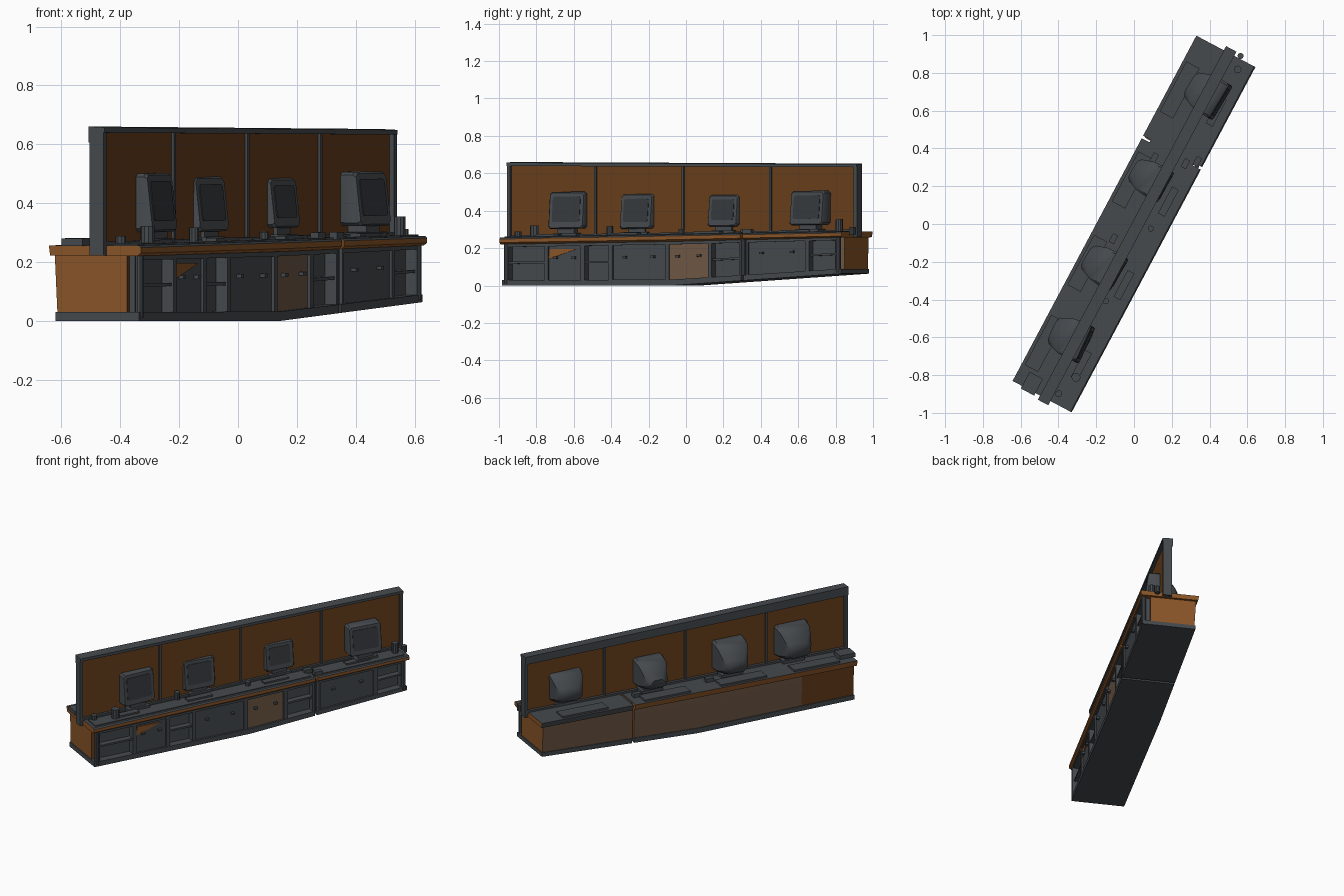
import bpy, bmesh
from math import cos, sin, pi, radians
from mathutils import Vector

cube = bpy.data.objects.get("Cube")
if cube:
    bpy.data.objects.remove(cube)


def material(name, r, g, b):
    m = bpy.data.materials.new(name)
    m.use_nodes = True
    m.diffuse_color = (r, g, b, 1)
    m.node_tree.nodes["Principled BSDF"].inputs["Base Color"].default_value = (r, g, b, 1)
    return m


GREY = material("slate grey", .06, .068, .076)
DARK = material("charcoal", .035, .04, .046)
ORANGE = material("orange trim", .26, .092, .022)
PANEL = material("burnt orange panel", .14, .049, .011)
BROWN = material("dull brown", .16, .098, .06)

# The counter runs diagonally: u along its length, v towards its working side
ALONG = Vector((.47, .883, 0))
ACROSS = Vector((.883, -.47, 0))
DESK, TOP = .265, .653


def place(u, v, z):
    """Local to world, with the floor rising past the middle and the top sagging."""
    low, mid, high = .062 * max(u, 0), .016 * u - .003, -.004 * u
    if z < DESK:
        lift = low + (mid - low) * z / DESK
    else:
        lift = mid + (high - mid) * (z - DESK) / (TOP - DESK)
    return ALONG * u + ACROSS * v + Vector((0, 0, z + lift))


def skin(name, rings, mats, rule=None, smooth=False):
    """Closed surface through equal rings of local points."""
    bm = bmesh.new()
    loops = [[bm.verts.new(place(*p)) for p in ring] for ring in rings]
    n = len(loops[0])
    for a, b in zip(loops, loops[1:]):
        for i in range(n):
            j = (i + 1) % n
            bm.faces.new((a[i], a[j], b[j], b[i]))
    bm.faces.new(loops[0])
    bm.faces.new(loops[-1])
    bmesh.ops.recalc_face_normals(bm, faces=bm.faces)
    if rule:
        for f in bm.faces:
            f.material_index = rule(f.normal)
    me = bpy.data.meshes.new(name)
    bm.to_mesh(me)
    bm.free()
    for m in mats:
        me.materials.append(m)
    ob = bpy.data.objects.new(name, me)
    bpy.context.collection.objects.link(ob)
    if smooth:
        bpy.ops.object.select_all(action='DESELECT')
        ob.select_set(True)
        bpy.context.view_layer.objects.active = ob
        bpy.ops.object.shade_smooth_by_angle(angle=radians(35))
    return ob


def loft(name, u0, u1, profile, mats, rule=None):
    """Sweep a (v, z) profile along the counter, bending at the middle."""
    stations = [u0] + ([0] if u0 < 0 < u1 else []) + [u1]
    return skin(name, [[(u, v, z) for v, z in profile] for u in stations], mats, rule)


def box(name, u0, u1, v0, v1, z0, z1, mat):
    return loft(name, u0, u1, [(v0, z0), (v1, z0), (v1, z1), (v0, z1)], [mat])


def cup(name, u, v, z0, z1, r):
    rings = [[(u + r * cos(a * pi / 5), v + r * sin(a * pi / 5), z) for a in range(10)]
             for z in (z0, z1)]
    skin(name, rings, [GREY], smooth=True)


# Rear body: coloured back, orange ends, dark underside
def body_rule(n):
    if n.z < -.5:
        return 2
    return 1 if abs(n.dot(ALONG)) > .7 else 0


BODY = [(-.152, .03), (.115, .03), (.115, .245), (-.162, .245), (-.16, .2)]
loft("corner_body", -1.02, -.68, BODY, [PANEL, ORANGE, GREY], body_rule)
loft("main_body", -.68, .42, BODY, [BROWN, ORANGE, GREY], body_rule)
loft("end_body", .43, 1.02, BODY, [BROWN, ORANGE, GREY], body_rule)
box("joint_filler", .41, .445, -.13, .13, .03, .268, GREY)


# Plinth and worktops
def top_rule(n):
    return 0 if n.z > .5 else 1


def end_top_rule(n):
    return 0 if n.z > .5 or n.dot(ACROSS) < -.5 else 1


SLAB = [(-.172, .24), (.165, .238), (.177, .248), (.177, .268), (.170, .275), (-.177, .275)]
for name, u0, u1, rule in (("main", -1.035, .42, top_rule), ("end", .435, 1.035, end_top_rule)):
    box(name + "_plinth", max(u0, -1.025), min(u1, 1.025), -.157, .165, .0, .032, GREY)
    loft(name + "_worktop", u0, u1, SLAB, [GREY, ORANGE], rule)
    box(name + "_front_ledge", u0 + .02, u1 - .02, .06, .155, .274, .28, GREY)

# Cabinet fronts: (start, end, kind)
CELLS = [(-1, -.76, "shelf"), (-.76, -.54, "door"), (-.54, -.37, "shelf"), (-.37, -.03, "door"),
         (-.03, .23, "brown"), (.23, .42, "shelf"), (.45, .82, "door"), (.82, 1, "shelf")]
for i, (a, b, kind) in enumerate(CELLS):
    tag = f"cabinet_{i + 1}"
    for side, u in (("left", a), ("right", b - .012)):
        box(f"{tag}_{side}_side", u, u + .012, .11, .162, .03, .24, GREY)
    box(f"{tag}_rail", a, b, .11, .162, .222, .24, GREY)
    middle = (a + b) / 2
    if kind == "shelf":
        box(tag + "_back", a, b, .114, .118, .03, .23, GREY)
        box(tag + "_shelf", a, b, .114, .155, .125, .137, GREY)
    else:
        mat = BROWN if kind == "brown" else GREY
        box(tag + "_door", a + .01, b - .01, .11, .152, .03, .225, mat)
        for k in (-.25, .25):
            u = middle + k * (b - a)
            box(tag + "_pull", u - .01, u + .01, .15, .17, .15, .163, GREY)

# Triangular orange inlay on the second cabinet
TRIANGLE = [(-.75, .15), (-.74, .208), (-.58, .205)]
skin("door_inlay", [[(u, v, z) for u, z in TRIANGLE] for v in (.151, .157)], [ORANGE])

# Screen wall: frame, posts and panels
loft("wall_top_beam", -1.06, 1.06,
     [(-.012, .605), (.012, .605), (.012, .636), (.05, .636), (.05, TOP), (-.012, TOP + .003)], [GREY])
box("wall_foot", -1.05, 1.05, -.005, .045, .27, .287, GREY)
for side in (-1, 1):
    u = side * 1.05
    box("wall_end_post", u - .01, u + .01, -.008, .047, .24, TOP, GREY)
for u in (-.53, 0, .53):
    box("wall_divider", u - .007, u + .007, .002, .04, .275, .64, GREY)
box("wall_panel", -1.045, 1.045, .012, .03, .28, .64, PANEL)


# Monitors standing through the wall: screen on one side, tube on the other
def monitor(tag, u, front, z0, z1, half, yaw):
    def turn(du, v, z):
        v -= .12 * (z - z0)
        return (u + du * cos(yaw) - v * sin(yaw), v * cos(yaw) + du * sin(yaw), z)

    def ring(v, h, lo, hi, c=.012):
        pts = [(-h + c, lo), (h - c, lo), (h, lo + c), (h, hi - c),
               (h - c, hi), (-h + c, hi), (-h, hi - c), (-h, lo + c)]
        return [turn(du, v, z) for du, z in pts]

    bezel = [ring(front, half - .006, z0 + .006, z1 - .006),
             ring(front - .01, half, z0, z1),
             ring(front - .06, half, z0, z1),
             ring(front - .11, half * .95, z0 + .003, z1 - .015),
             ring(front - .15, half * .82, z0 + .006, z1 - .05, .02),
             ring(front - .18, half * .72, z0 + .012, z1 - .08, .025),
             ring(front - .195, half * .55, z0 + .025, z1 - .095, .025)]
    skin(tag + "_case", bezel, [GREY], smooth=True)
    skin(tag + "_screen", [ring(front + d, half - .024, z0 + .035, z1 - .025, .008)
                           for d in (-.004, .003)], [DARK])
    box(tag + "_neck", u - .05, u + .05, front - .11, front - .015, .285, z0 + .01, GREY)
    box(tag + "_foot", u - .07, u + .07, front - .12, front, .274, .293, GREY)


monitor("monitor_1", -.69, .085, .315, .505, .105, radians(-3))
monitor("monitor_2", -.275, .06, .31, .492, .10, radians(3))
monitor("monitor_3", .25, .06, .315, .485, .092, radians(2))
monitor("monitor_4", .79, .115, .315, .505, .105, radians(3))

# Keyboards and papers on the rear shelf, keypads on the front
for u in (-.78, -.3, .2, .74):
    box("rear_tray", u - .15, u + .15, -.16, -.08, .274, .286, GREY)
    box("front_keypad", u - .09, u + .07, .085, .125, .279, .29, GREY)
box("rear_overhang", -1.05, -.95, -.12, -.04, .274, .298, GREY)

# Cups, small boxes and pipes at the joint and ends
for u, v, h, r in ((-.86, .11, .335, .024), (-.43, .06, .325, .017), (.02, .09, .305, .016),
                   (.98, .10, .345, .02), (-.98, .07, .305, .018), (1.05, .08, .3, .016)):
    cup("cup", u, v, .255, h, r)
for u, v in ((.41, .09), (.45, .14), (-.12, -.06), (.36, -.07)):
    box("desk_box", u - .025, u + .025, v - .015, v + .015, .274, .298, GREY)
cup("joint_pipe", .427, .15, .03, .25, .012)
for u in (-1.005, 1.005):
    cup("corner_pipe", u, .155, .01, .24, .014)
